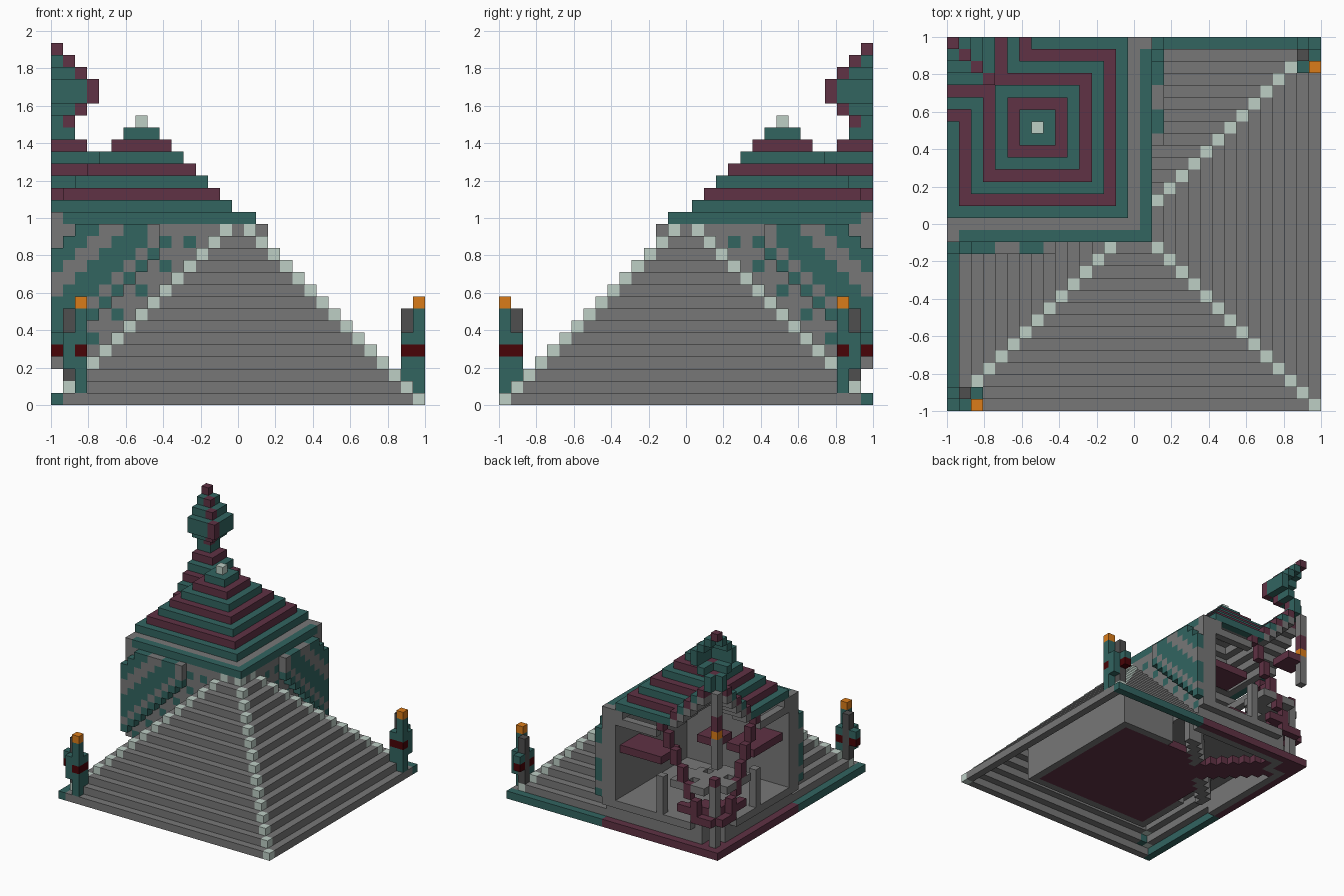
import bpy, bmesh
from mathutils import Vector

cube = bpy.data.objects.get("Cube")
if cube:
    bpy.data.objects.remove(cube, do_unlink=True)

N = 30                    # last block index along each side
S = 2 / (N + 1)           # block size
COLOURS = {
    "stone": (0.185, 0.185, 0.185),
    "teal": (0.032, 0.128, 0.118),
    "burgundy": (0.115, 0.032, 0.058),
    "pale": (0.51, 0.62, 0.56),
    "orange": (0.7, 0.2, 0.01),
    "dark_red": (0.065, 0.001, 0.002),
    "dark_stone": (0.078, 0.078, 0.078),
}
NAMES = list(COLOURS)
MATS = []
for name, rgb in COLOURS.items():
    mat = bpy.data.materials.new(name)
    mat.use_nodes = True
    mat.diffuse_color = (*rgb, 1)
    mat.node_tree.nodes["Principled BSDF"].inputs["Base Color"].default_value = (*rgb, 1)
    MATS.append(mat)

parts, taken = {}, set()


def put(part, u, v, k, colour, mirror=False):
    """Place a block: u from the -x side, v from the back, k upward."""
    for cell in ((u, v, k), (v, u, k)) if mirror else ((u, v, k),):
        if cell not in taken:
            taken.add(cell)
            parts.setdefault(part, {})[cell] = colour


def fill(part, us, vs, ks, colour, mirror=False):
    for u in us:
        for v in vs:
            for k in ks:
                put(part, u, v, k, colour, mirror)


def span(a, b):
    return range(a, b + 1)


# Corner torches, mirrored across the diagonal
def torch(u, v, ks, colour):
    fill("corner_torches", [u], [v], ks, colour, True)


torch(2, 30, [8], "orange")
for spot in ((2, 30), (2, 29), (0, 29)):
    torch(*spot, [4], "dark_red")
torch(0, 29, [5], "teal")
torch(2, 30, span(1, 7), "teal")
torch(1, 30, span(3, 5), "teal")
torch(2, 29, span(1, 5), "teal")
torch(1, 29, span(2, 7), "dark_stone")

# Stepped pyramid shell, with pale ridge blocks
for k in span(0, 14):
    for u in span(k, N - k):
        for v in span(k, N - k):
            if min(u, v, N - u, N - v) != k or (u <= 16 and v <= 16 and k < 14):
                continue
            colour = "stone"
            if k == 0 and 0 in (u, v):
                colour = "teal"
            elif abs(u - 15) == abs(v - 15):
                colour = "pale"
            put("pyramid_steps", u, v, k, colour)


# Diagonally banded outer skin, and the dotted wall behind it
def band(u, k):
    d = u - k
    teal = d in (-12, -11, -8, -7, -6, -4) and (u, k) != (8, 14)
    return "teal" if teal else "stone"


def dots(u, k):
    dot = u % 2 and k < 14 and (u - k == -2 or (u, k) == (9, 13))
    return "teal" if dot else "stone"


for k in span(3, 14):
    for u in span(0, 16):
        if u <= 8 and -12 <= u - k <= -4:
            put("wall_skin", u, 17, k, band(u, k), True)
        put("tower_walls", u, 16, k, dots(u, k) if u < 13 else "stone", True)
        if u <= 15:
            put("tower_walls", u, 15, k, "stone", True)

# Burgundy rim and stone plinth under the tower
fill("tower_rim", span(0, 16), [0], [0], "burgundy", True)
for u in span(4, 16):
    fill("plinth", [u], [1], span(0, 3), "stone", True)
    fill("plinth", [u], [0], [3], "stone", True)
fill("plinth", [3], span(1, 3), span(0, 3), "stone", True)
for u in span(0, 14):
    for v in span(0, 14):
        if max(u, v) > 3:
            put("tower_floor", u, v, 3, "stone")

# Hall inside the pyramid: side walls, floor and stepped screen
for u in span(6, 24):
    for v in span(6, 24):
        if max(u, v) > 16 and (max(u, v) == 24 or min(u, v) == 6):
            fill("hall_walls", [u], [v], span(0, 6), "stone")
for u in span(1, 23):
    for v in span(1, 23):
        hall = min(u, v) >= 7 and u + v >= 20
        if hall or (abs(u - v) <= 2 and max(u, v) < 14):
            put("hall_floor", u, v, 0, "burgundy")
        if u + v in (18, 19) and min(u, v) >= 4 and abs(u - v) > 2:
            fill("hall_screen", [u], [v], span(0, 2), "stone")


# Roof: a stepped hip roof joined to a corner spire, built as a shell
def roof_solid(u, v, k):
    u, v = abs(u), abs(v)
    if k < 16:
        return max(u, v) <= 14
    r = 23 - k
    spire = {23: 1, 24: 2, 25: 3, 26: 3, 27: 2, 28: 1, 29: 0}.get(k, r)
    return max(u, v) <= spire or (r >= 0 and max(abs(u - 7), abs(v - 7)) <= r)


STEPS = [(1, 0, 0), (-1, 0, 0), (0, 1, 0), (0, -1, 0), (0, 0, 1), (0, 0, -1)]


def exposed(u, v, k):
    return any(not roof_solid(u + a, v + b, k + c) for a, b, c in STEPS)


for k in span(16, 29):
    for u in span(0, 14):
        for v in span(0, 14):
            if not roof_solid(u, v, k):
                continue
            if exposed(u, v, k):
                colour = "burgundy" if k in (17, 19, 21) else "teal"
                if k == 23 and u == v == 7:
                    colour = "pale"
                elif k >= 23 and u == v and not roof_solid(u + 1, v, k):
                    colour = "burgundy"
                put("roof_shell", u, v, k, colour)
            elif k < 21 and any(exposed(u + a, v + b, k + c) for a, b, c in STEPS):
                put("roof_lining", u, v, k, "stone")

# Cornice ring below the roof
for u in span(0, 16):
    put("cornice", u, 16, 15, "teal" if u else "stone", True)
    if u <= 15:
        put("cornice", u, 15, 15, "stone", True)
    if u <= 14:
        put("cornice", u, 14, 15, "stone", True)

# Lantern hanging at the open corner
fill("lantern", [0], [0], span(12, 15), "stone")
fill("lantern", [0], [0], [16], "orange")
fill("lantern", [0], [0], span(17, 18), "burgundy")
fill("lantern", [0], [0], span(19, 21), "stone")
fill("lantern", span(0, 2), span(0, 2), [15], "burgundy")

# Arched ribs on both open sides, with posts and lintels
for u in span(3, 8):
    low = 2 * u - 1
    fill("arched_ribs", [u], [0], span(low, low + 1), "burgundy", True)
fill("arched_ribs", span(1, 3), [0], [4], "burgundy", True)
fill("opening_posts", [8], [0], span(4, 8), "stone", True)
fill("opening_lintels", span(9, 14), [0], [14], "stone", True)

# Inner floors
fill("upper_floor", span(9, 14), span(1, 4), [10], "burgundy", True)
for u in span(0, 6):
    for v in span(0, 6):
        if 1 < u + v < 10 and not (u % 3 == 1 and v % 3 == 1):
            put("corner_floor", u, v, 8, "stone")
        if u + v in (3, 4, 5):
            put("corner_landing", u, v, 5, "burgundy")
fill("corner_post", [1], [1], span(1, 8), "stone")
fill("corner_post", [1], [1], [9], "burgundy")


# Turn every part into a mesh of its outer faces
def build(name, cells):
    bm = bmesh.new()
    cache = {}

    def vert(p):
        key = tuple(round(c * 2) for c in p)
        if key not in cache:
            cache[key] = bm.verts.new((p.x * S - 1, 1 - p.y * S, p.z * S))
        return cache[key]

    for cell, colour in cells.items():
        centre = Vector(cell) + Vector((0.5, 0.5, 0.5))
        for step in STEPS:
            if tuple(c + d for c, d in zip(cell, step)) in taken:
                continue
            n = Vector(step)
            a = Vector((step[1], step[2], step[0]))
            b = a.cross(n)
            corners = [centre + (n + a * i + b * j) / 2
                       for i, j in ((1, 1), (-1, 1), (-1, -1), (1, -1))]
            face = bm.faces.new([vert(p) for p in corners])
            face.normal_update()
            if face.normal.dot(Vector((n.x, -n.y, n.z))) < 0:
                face.normal_flip()
            face.material_index = NAMES.index(colour)
    mesh = bpy.data.meshes.new(name)
    bm.to_mesh(mesh)
    bm.free()
    for mat in MATS:
        mesh.materials.append(mat)
    bpy.context.collection.objects.link(bpy.data.objects.new(name, mesh))


for part, cells in parts.items():
    build(part, cells)
